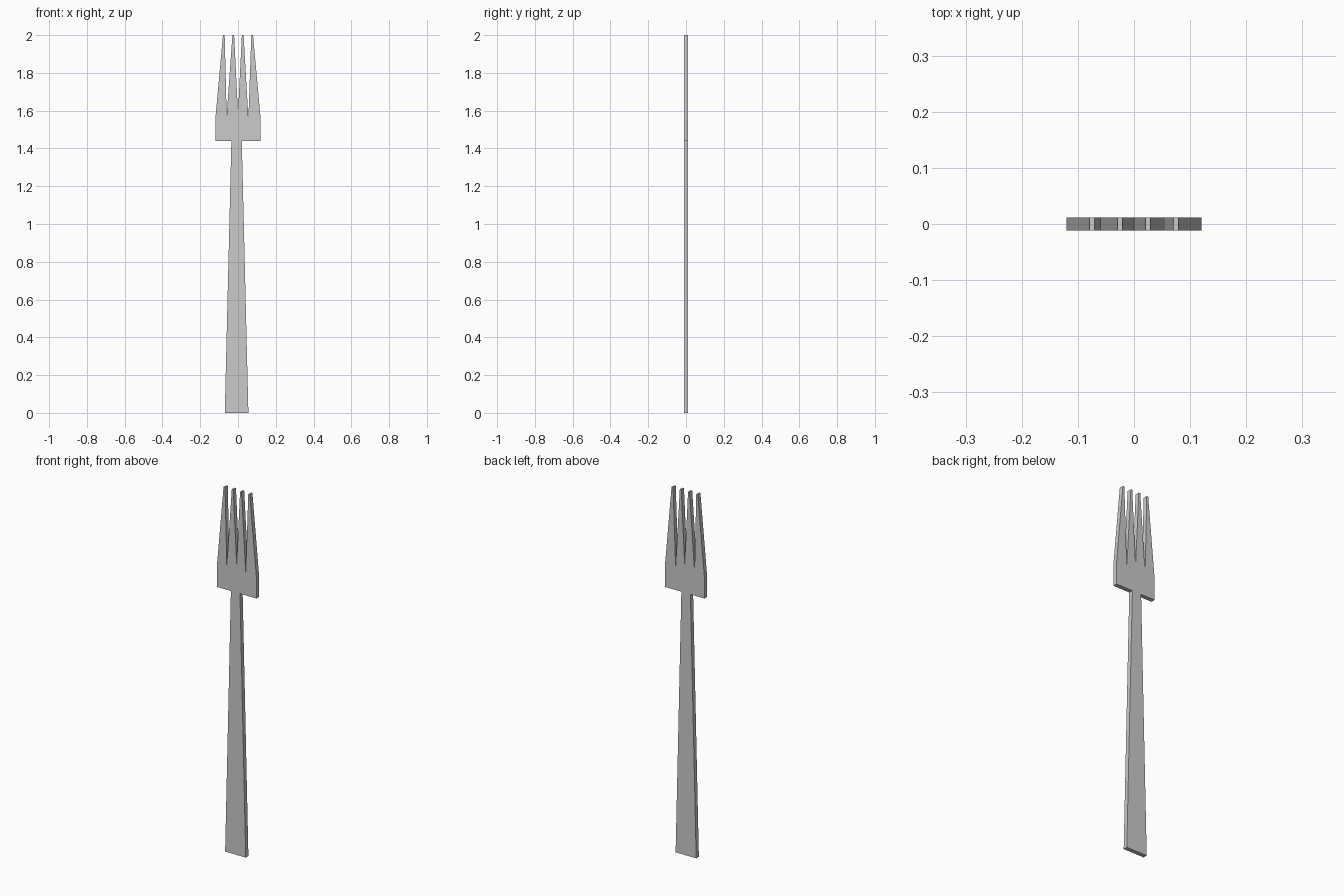
import bpy, bmesh

if "Cube" in bpy.data.objects:
    bpy.data.objects.remove(bpy.data.objects["Cube"])

HALF_THICK = 0.0117


def plate(name, outline):
    """Flat plate: an x-z outline extruded along y."""
    bm = bmesh.new()
    face = bm.faces.new([bm.verts.new((x, -HALF_THICK, z)) for x, z in outline])
    extruded = bmesh.ops.extrude_face_region(bm, geom=[face])["geom"]
    verts = [v for v in extruded if isinstance(v, bmesh.types.BMVert)]
    bmesh.ops.translate(bm, verts=verts, vec=(0, 2 * HALF_THICK, 0))
    bmesh.ops.recalc_face_normals(bm, faces=bm.faces)
    mesh = bpy.data.meshes.new(name)
    bm.to_mesh(mesh)
    bm.free()
    obj = bpy.data.objects.new(name, mesh)
    bpy.context.collection.objects.link(obj)
    return obj


# Tapered handle and the square shoulders of the head
handle_left = [(-0.035, 1.44), (-0.07, 0.0)]
handle_right = [(0.055, 0.0), (0.02, 1.44)]
shoulder_right = [(0.12, 1.44), (0.12, 1.555)]
shoulder_left = [(-0.12, 1.555), (-0.12, 1.44)]

# Four narrow tines, right to left, with a sharp notch between each pair
notches = [(0.055, 1.56), (0.0, 1.587), (-0.06, 1.572)]
tines = []
for i in range(4):
    x = 0.075 - 0.05 * i
    tines += [(x + 0.0045, 2.0), (x - 0.0045, 2.0)]
    tines += notches[i:i + 1]

plate("fork", handle_left + handle_right + shoulder_right + tines + shoulder_left)
